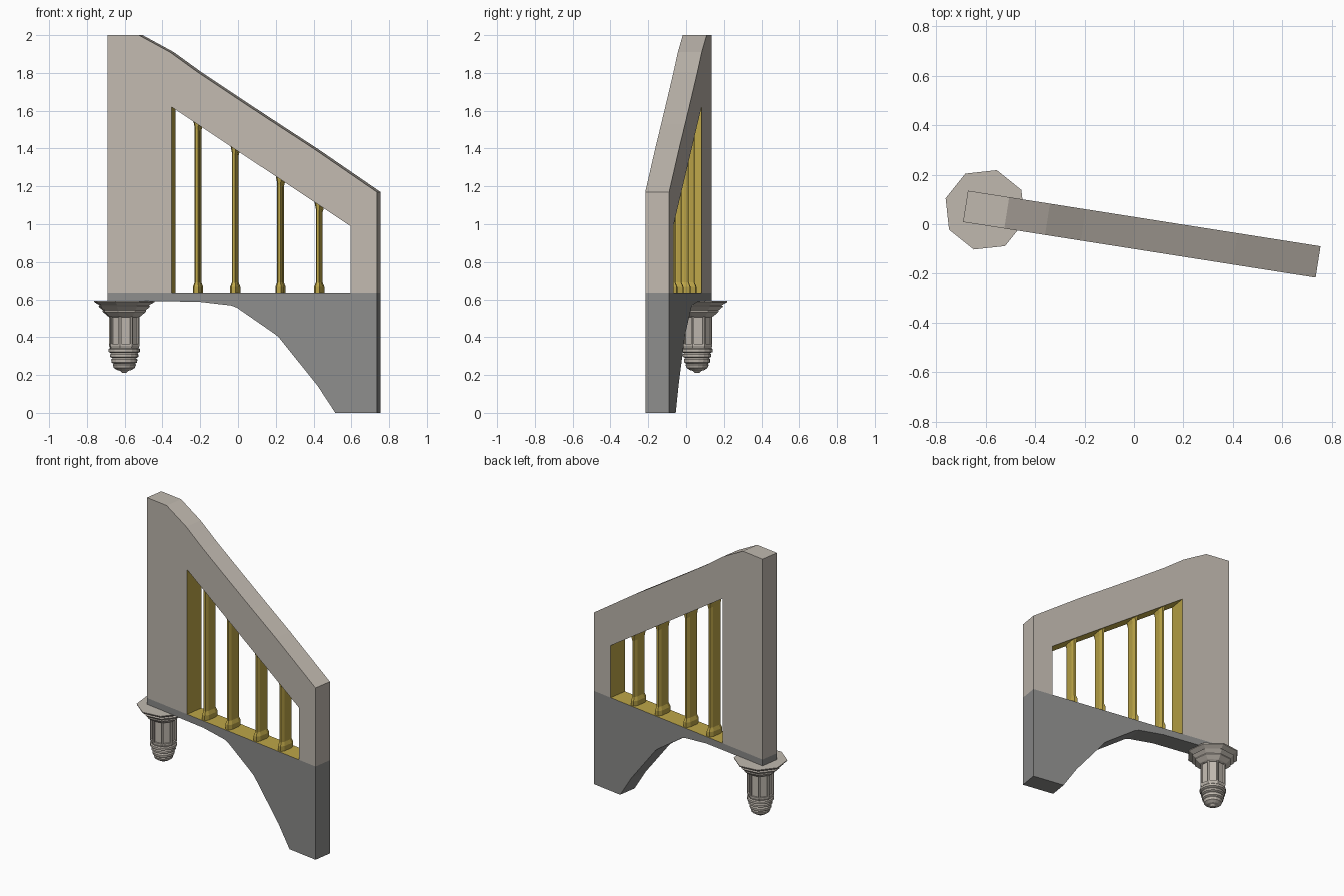
import bpy, bmesh, math
from mathutils import Matrix, Vector

if "Cube" in bpy.data.objects:
    bpy.data.objects.remove(bpy.data.objects["Cube"])

ANG = math.atan2(-0.225, 1.43)
PLACE = Matrix.Translation((0.03, -0.04, 0)) @ Matrix.Rotation(ANG, 4, 'Z')
HT = 0.064          # half thickness of the wall
SILL = 0.635


def mat(name, rgb):
    m = bpy.data.materials.new(name)
    m.diffuse_color = (*rgb, 1)
    m.use_nodes = True
    m.node_tree.nodes["Principled BSDF"].inputs["Base Color"].default_value = m.diffuse_color
    return m


STONE = mat("pale_stone", (0.53, 0.485, 0.43))
GREY = mat("grey_stone", (0.265, 0.265, 0.26))
GOLD = mat("gold", (0.51, 0.38, 0.065))


def finish(bm, name, mats, matrix=None):
    bmesh.ops.recalc_face_normals(bm, faces=bm.faces[:])
    me = bpy.data.meshes.new(name)
    bm.to_mesh(me)
    bm.free()
    if matrix:
        me.transform(matrix)
    for m in mats:
        me.materials.append(m)
    ob = bpy.data.objects.new(name, me)
    bpy.context.collection.objects.link(ob)
    return ob


def u_of(x):        # front-view x of the front face -> distance along the wall
    return (x - 0.02) / 0.988


def slab(name, pts, mats, gold_edges):
    """Extrude a front profile through the wall thickness; chosen edges become gold."""
    bm = bmesh.new()
    f = [bm.verts.new((u_of(x), -HT, z)) for x, z in pts]
    b = [bm.verts.new((u_of(x), HT, z)) for x, z in pts]
    bm.faces.new(f)
    bm.faces.new(b[::-1])
    n = len(pts)
    for i in range(n):
        j = (i + 1) % n
        face = bm.faces.new((f[i], b[i], b[j], f[j]))
        face.material_index = 1 if i in gold_edges else 0
    return finish(bm, name, mats, PLACE)


def loft(bm, rings):
    """Join rings of coordinates and cap both ends; returns the side faces by level."""
    vs = [[bm.verts.new(p) for p in r] for r in rings]
    levels = []
    for a, b in zip(vs, vs[1:]):
        n = len(a)
        levels.append([bm.faces.new((a[i], a[(i + 1) % n], b[(i + 1) % n], b[i]))
                       for i in range(n)])
    bm.faces.new(vs[0][::-1])
    bm.faces.new(vs[-1])
    return levels


# Upper wall frame around the window; reveals are gold
slab("wall_frame", [
    (-0.692, SILL), (-0.692, 2.0), (-0.525, 2.0), (-0.36, 1.91), (-0.215, 1.805),
    (-0.01, 1.668), (0.2, 1.53), (0.4, 1.40), (0.735, 1.17), (0.735, SILL),
    (0.595, SILL), (0.595, 0.99), (-0.352, 1.62), (-0.352, SILL)],
    [STONE, GOLD], {10, 11, 12})

# Arched bracket below, with a gold sill
slab("arched_bracket", [
    (-0.692, SILL), (-0.352, SILL), (0.595, SILL), (0.735, SILL), (0.735, 0.0),
    (0.515, 0.0), (0.42, 0.145), (0.215, 0.40), (0.19, 0.42), (-0.005, 0.555),
    (-0.035, 0.567), (-0.215, 0.588), (-0.692, 0.59)],
    [GREY, GOLD], {1})


def window_top(u):
    return 1.62 - 0.6653 * (u - u_of(-0.352))


def bar_ring(u, hw, hd, z):
    """Chamfered bar section; z None follows the sloping window head, shifted by dz."""
    sec = [(hw, -hd * .55), (hw, hd * .55), (hw * .5, hd), (-hw * .5, hd),
           (-hw, hd * .55), (-hw, -hd * .55), (-hw * .5, -hd), (hw * .5, -hd)]
    return [(u + a, v, z if z > 0 else window_top(u + a) + z + 0.006) for a, v in sec]


# Window bars with stepped feet and small flared heads
for k, x in enumerate((-0.212, -0.015, 0.225, 0.43)):
    u = (x - 0.03) / 0.988
    bm = bmesh.new()
    loft(bm, [bar_ring(u, 0.023, 0.056, SILL - 0.003), bar_ring(u, 0.023, 0.056, 0.668),
              bar_ring(u, 0.014, 0.046, 0.692), bar_ring(u, 0.014, 0.046, -0.035),
              bar_ring(u, 0.022, 0.052, -0.0001)])
    finish(bm, f"window_bar_{k + 1}", [GOLD], PLACE)


def turned(name, profile, sides, panel=None):
    bm = bmesh.new()
    off = math.radians(28.8)
    rings = [[(-0.602 + r * math.cos(off + i * math.tau / sides),
               0.058 + r * math.sin(off + i * math.tau / sides), z)
              for i in range(sides)] for r, z in profile]
    levels = loft(bm, rings)
    bmesh.ops.recalc_face_normals(bm, faces=bm.faces[:])
    if panel is not None:
        bmesh.ops.inset_individual(bm, faces=levels[panel], thickness=0.012, depth=0)
        bmesh.ops.inset_individual(bm, faces=levels[panel], thickness=0.001, depth=-0.009)
    return finish(bm, name, [STONE])


# Hanging pendant: stepped cap, panelled shaft, ringed rounded tip
turned("pendant_cap", [(0.167, 0.592), (0.165, 0.585), (0.135, 0.568), (0.143, 0.562),
                       (0.118, 0.542), (0.12, 0.535), (0.092, 0.512), (0.08, 0.505)], 8)
turned("pendant_shaft", [(0.084, 0.515), (0.084, 0.355), (0.078, 0.34)], 8, 0)
turned("pendant_tip", [(0.078, 0.342), (0.084, 0.336), (0.084, 0.322), (0.07, 0.316),
                       (0.076, 0.308), (0.076, 0.296), (0.063, 0.29), (0.07, 0.282),
                       (0.068, 0.266), (0.058, 0.26), (0.062, 0.254), (0.056, 0.238),
                       (0.038, 0.226), (0.022, 0.222), (0.012, 0.212)], 16)
